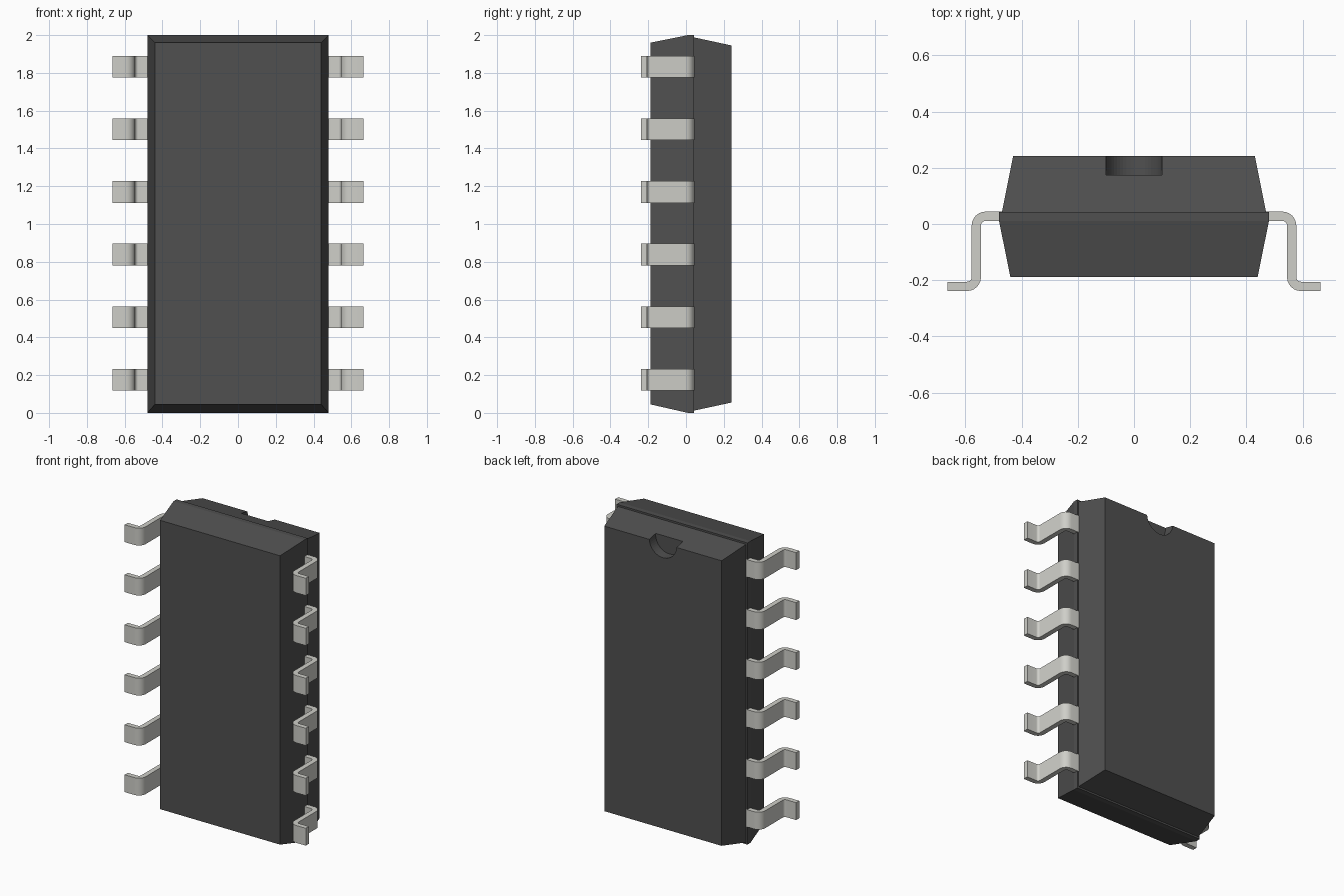
import bpy, bmesh, math
from mathutils import Vector

if "Cube" in bpy.data.objects:
    bpy.data.objects.remove(bpy.data.objects["Cube"])


def material(name, color):
    m = bpy.data.materials.new(name)
    m.diffuse_color = (*color, 1)
    m.use_nodes = True
    m.node_tree.nodes["Principled BSDF"].inputs["Base Color"].default_value = m.diffuse_color
    return m


def make_object(name, bm, mat=None):
    bmesh.ops.recalc_face_normals(bm, faces=bm.faces)
    mesh = bpy.data.meshes.new(name)
    bm.to_mesh(mesh)
    bm.free()
    ob = bpy.data.objects.new(name, mesh)
    bpy.context.collection.objects.link(ob)
    if mat:
        mesh.materials.append(mat)
    return ob


def activate(ob):
    bpy.ops.object.select_all(action='DESELECT')
    ob.select_set(True)
    bpy.context.view_layer.objects.active = ob


plastic = material("dark_plastic", (0.08, 0.08, 0.08))
metal = material("lead_metal", (0.62, 0.62, 0.58))

# Package body: stacked rectangular sections (y, half width, z bottom, z top)
sections = [(-0.188, 0.44, 0.045, 1.96), (0.01, 0.48, 0.0, 2.0),
            (0.042, 0.48, 0.0, 2.0), (0.042, 0.47, 0.012, 1.988),
            (0.242, 0.43, 0.055, 1.945)]
bm = bmesh.new()
rings = [[bm.verts.new((sx * w, y, z)) for sx, z in
          ((-1, lo), (1, lo), (1, hi), (-1, hi))] for y, w, lo, hi in sections]
for a, b in zip(rings, rings[1:]):
    for i in range(4):
        j = (i + 1) % 4
        bm.faces.new((a[i], a[j], b[j], b[i]))
bm.faces.new(rings[0])
bm.faces.new(rings[-1])
body = make_object("package_body", bm, plastic)

# Orientation notch: round recess in the upper edge of the back face
bpy.ops.mesh.primitive_cylinder_add(vertices=48, radius=0.1, depth=0.2,
                                    location=(0, 0.275, 1.95),
                                    rotation=(math.pi / 2, 0, 0))
cutter = bpy.context.object
cutter.name = "notch_cutter"
cutter.hide_render = True
cut = body.modifiers.new("notch", 'BOOLEAN')
cut.operation = 'DIFFERENCE'
cut.solver = 'EXACT'
cut.object = cutter
activate(body)
bpy.ops.object.modifier_apply(modifier="notch")
bpy.data.objects.remove(cutter)

# Gull-wing lead profile: offset a rounded centre line to both sides
HALF, R, STEPS = 0.0165, 0.033, 6
XC, YT, YB = 0.561, 0.0275, -0.222
line = [(Vector((0.46, YT)), Vector((0, 1)))]
for k in range(STEPS + 1):
    t = math.pi / 2 * (1 - k / STEPS)
    n = Vector((math.cos(t), math.sin(t)))
    line.append((Vector((XC - R, YT - R)) + n * R, n))
for k in range(STEPS + 1):
    t = math.pi / 2 * k / STEPS
    n = Vector((math.cos(t), math.sin(t)))
    line.append((Vector((XC + R, YB + R)) - n * R, n))
line.append((Vector((0.664, YB)), Vector((0, 1))))
WIDTH, PITCH, FIRST = 0.115, 0.3315, 0.175
bm = bmesh.new()
loops = []
for p, n in line:
    a, b = p + n * HALF, p - n * HALF
    z0, z1 = FIRST - WIDTH / 2, FIRST + WIDTH / 2
    loops.append([bm.verts.new((q.x, q.y, z)) for q, z in
                  ((a, z0), (a, z1), (b, z1), (b, z0))])
for a, b in zip(loops, loops[1:]):
    for i in range(4):
        j = (i + 1) % 4
        bm.faces.new((a[i], a[j], b[j], b[i]))
bm.faces.new(loops[0])
bm.faces.new(loops[-1])
leads = make_object("leads", bm, metal)
activate(leads)
bpy.ops.object.shade_smooth_by_angle(angle=math.radians(30))

# Six leads up each side
row = leads.modifiers.new("row", 'ARRAY')
row.count = 6
row.use_relative_offset = False
row.use_constant_offset = True
row.constant_offset_displace = (0, 0, PITCH)
leads.modifiers.new("both_sides", 'MIRROR').use_axis[0] = True
